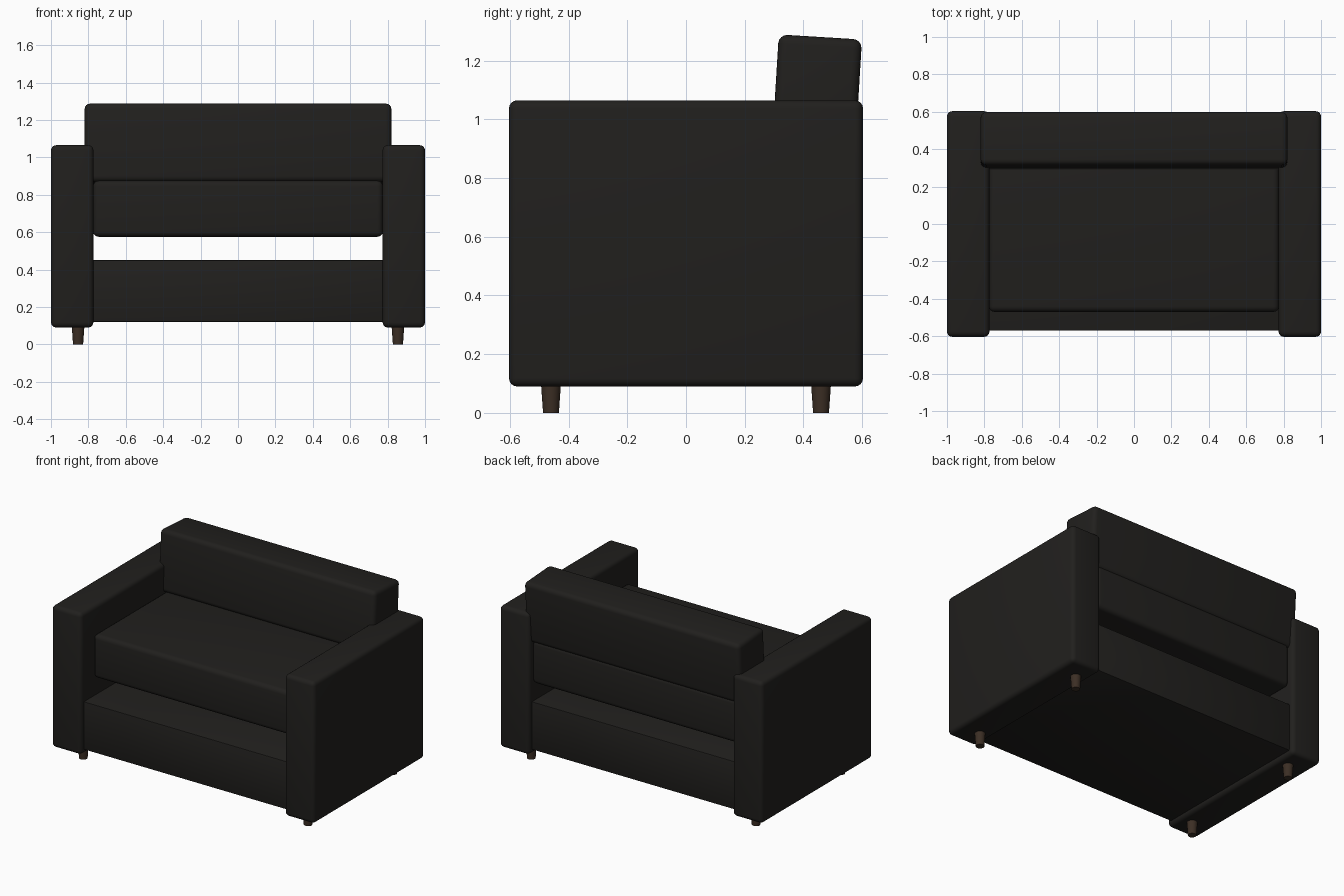
import bpy
import math

if "Cube" in bpy.data.objects:
    bpy.data.objects.remove(bpy.data.objects["Cube"])


def material(name, rgb):
    m = bpy.data.materials.new(name)
    m.diffuse_color = (*rgb, 1)
    m.use_nodes = True
    m.node_tree.nodes["Principled BSDF"].inputs["Base Color"].default_value = m.diffuse_color
    return m


fabric = material("dark_fabric", (0.015, 0.014, 0.0125))
wood = material("dark_wood", (0.045, 0.028, 0.018))


def padded_box(name, lo, hi, radius, segments=4, tilt=0):
    """Rounded box spanning lo..hi, optionally tilted about x at its centre."""
    centre = [(a + b) / 2 for a, b in zip(lo, hi)]
    bpy.ops.mesh.primitive_cube_add(size=1, location=centre)
    ob = bpy.context.object
    ob.name = name
    ob.scale = [b - a for a, b in zip(lo, hi)]
    bpy.ops.object.transform_apply(location=False, rotation=False, scale=True)
    ob.rotation_euler.x = tilt
    bevel = ob.modifiers.new("rounding", 'BEVEL')
    bevel.width = radius
    bevel.segments = segments
    bpy.ops.object.modifier_apply(modifier=bevel.name)
    bpy.ops.object.shade_smooth_by_angle(angle=math.radians(35))
    ob.data.materials.append(fabric)
    return ob


# base, floating seat cushion and leaning back cushion
padded_box("base", (-0.78, -0.57, 0.12), (0.78, 0.57, 0.45), 0.006, 2)
padded_box("seat_cushion", (-0.775, -0.47, 0.575), (0.775, 0.57, 0.875), 0.03)
padded_box("back_cushion", (-0.82, 0.303, 0.861), (0.82, 0.587, 1.281), 0.03,
           tilt=math.radians(-3.5))

for side, sx in (("left", -1), ("right", 1)):
    # arms
    xs = sorted((sx * 0.773, sx * 1.0))
    padded_box(side + "_arm", (xs[0], -0.603, 0.09), (xs[1], 0.603, 1.065), 0.028)
    # tapered legs
    for end, sy in (("front", -1), ("back", 1)):
        bpy.ops.mesh.primitive_cone_add(vertices=24, radius1=0.027, radius2=0.034,
                                        depth=0.1, location=(sx * 0.855, sy * 0.46, 0.05))
        leg = bpy.context.object
        leg.name = f"{end}_{side}_leg"
        bpy.ops.object.shade_smooth_by_angle(angle=math.radians(35))
        leg.data.materials.append(wood)
